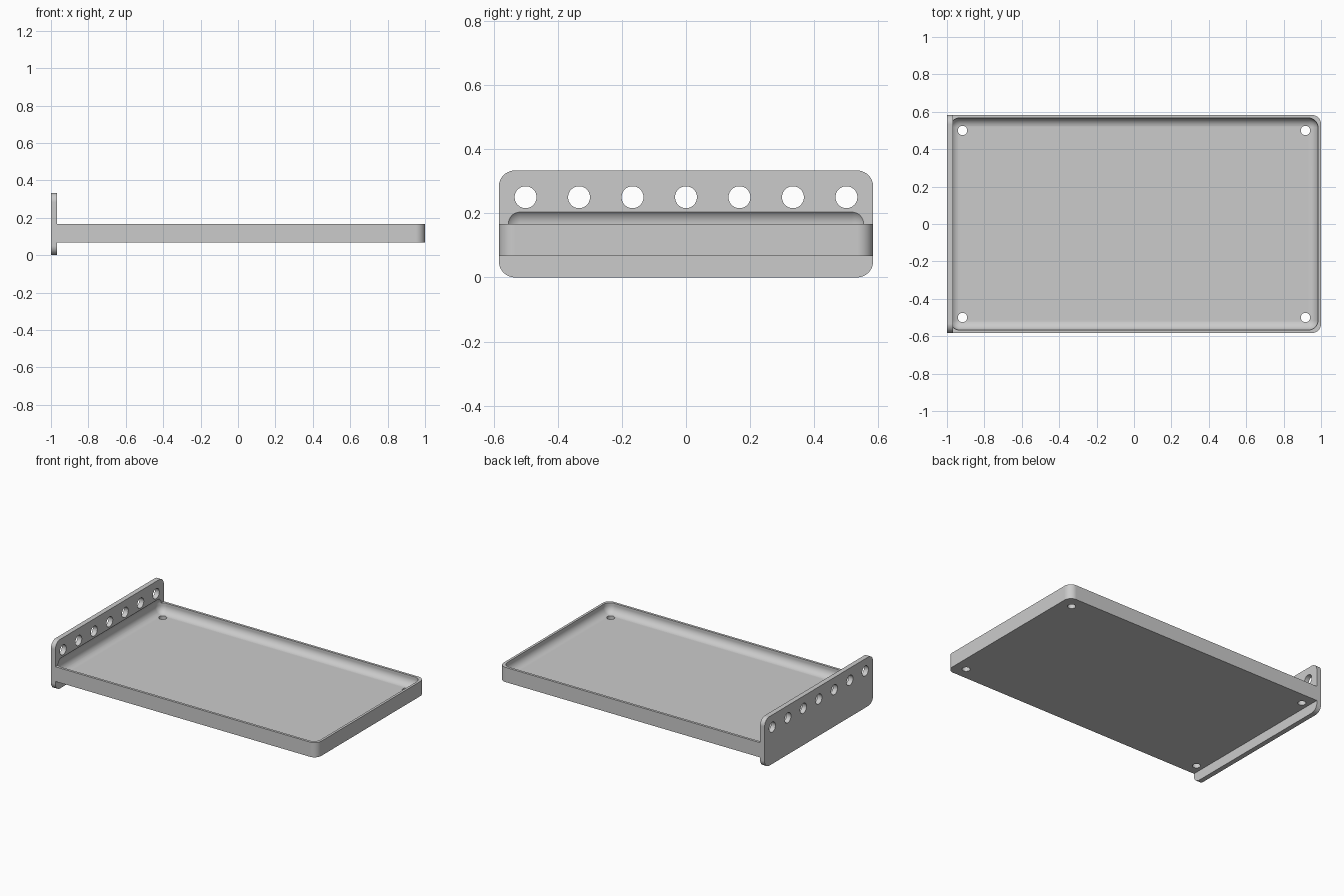
import bpy, bmesh, math
from mathutils import Matrix, Vector

if "Cube" in bpy.data.objects:
    bpy.data.objects.remove(bpy.data.objects["Cube"])

MM = 1 / 60                      # design unit
LENGTH, WIDTH, RADIUS = 120 * MM, 70 * MM, 3 * MM
PLATE_T = 2 * MM
LEFT, RIGHT, SIDE = -LENGTH / 2, LENGTH / 2, WIDTH / 2

grey = bpy.data.materials.new("light_grey")
grey.use_nodes = True
grey.diffuse_color = (0.6, 0.6, 0.6, 1)
grey.node_tree.nodes["Principled BSDF"].inputs["Base Color"].default_value = (0.6, 0.6, 0.6, 1)


def finish(name, bm):
    bmesh.ops.recalc_face_normals(bm, faces=bm.faces[:])
    mesh = bpy.data.meshes.new(name)
    bm.to_mesh(mesh)
    bm.free()
    mesh.materials.append(grey)
    ob = bpy.data.objects.new(name, mesh)
    bpy.context.collection.objects.link(ob)
    return ob


def rounded_box(name, low, high, round_edge):
    """Box between two corners; edges passing the rule are rounded."""
    low, high = Vector(low), Vector(high)
    bm = bmesh.new()
    bmesh.ops.create_cube(bm, size=1)
    bmesh.ops.scale(bm, vec=high - low, verts=bm.verts)
    bmesh.ops.translate(bm, vec=(low + high) / 2, verts=bm.verts)
    edges = [e for e in bm.edges if round_edge(e.verts[0].co, e.verts[1].co)]
    bmesh.ops.bevel(bm, geom=edges, offset=RADIUS, offset_type='OFFSET',
                    segments=10, profile=0.5, affect='EDGES', clamp_overlap=True)
    return finish(name, bm)


def drills(name, centres, radius, depth, turn):
    """A set of separate cylinders used to drill holes."""
    bm = bmesh.new()
    for c in centres:
        bmesh.ops.create_cone(bm, cap_ends=True, segments=40, radius1=radius,
                              radius2=radius, depth=depth,
                              matrix=Matrix.Translation(c) @ turn)
    return finish(name, bm)


def cut(ob, cutters):
    bpy.ops.object.select_all(action='DESELECT')
    bpy.context.view_layer.objects.active = ob
    ob.select_set(True)
    for c in cutters:
        mod = ob.modifiers.new("cut", 'BOOLEAN')
        mod.operation, mod.solver, mod.object = 'DIFFERENCE', 'EXACT', c
        bpy.ops.object.modifier_apply(modifier=mod.name)
    bpy.ops.object.shade_smooth_by_angle(angle=math.radians(30))
    mod = ob.modifiers.new("even_normals", 'WEIGHTED_NORMAL')
    mod.weight, mod.keep_sharp = 100, True
    bpy.ops.object.modifier_apply(modifier=mod.name)


# Shallow tray, rounded only at its free end
tray = rounded_box("tray", (LEFT + PLATE_T, -SIDE, 4 * MM), (RIGHT, SIDE, 10 * MM),
                   lambda a, b: a.x > 0 and b.x > 0 and abs(a.z - b.z) > 0.01)

# Upright end plate with four rounded corners
plate = rounded_box("end_plate", (LEFT, -SIDE, 0), (LEFT + PLATE_T, SIDE, 20 * MM),
                    lambda a, b: abs(a.x - b.x) > 0.01)

# Soft-edged hollow that also bites into the end plate
hollow = rounded_box("hollow_cutter", (LEFT + MM, -SIDE + MM, 6 * MM),
                     (RIGHT - MM, SIDE - MM, 13 * MM), lambda a, b: True)

# Screw holes in the floor and a row of holes in the plate
floor_drills = drills("floor_drills",
                      [Vector((sx * 55 * MM, sy * 30 * MM, 5 * MM)) for sx in (-1, 1) for sy in (-1, 1)],
                      1.5 * MM, 8 * MM, Matrix())
plate_drills = drills("plate_drills",
                      [Vector((LEFT + PLATE_T / 2, i * 10 * MM, 15 * MM)) for i in range(-3, 4)],
                      2.05 * MM, 6 * MM, Matrix.Rotation(math.pi / 2, 4, 'Y'))

cut(tray, [hollow, floor_drills])
cut(plate, [hollow, plate_drills])

for helper in (hollow, floor_drills, plate_drills):
    bpy.data.objects.remove(helper)
